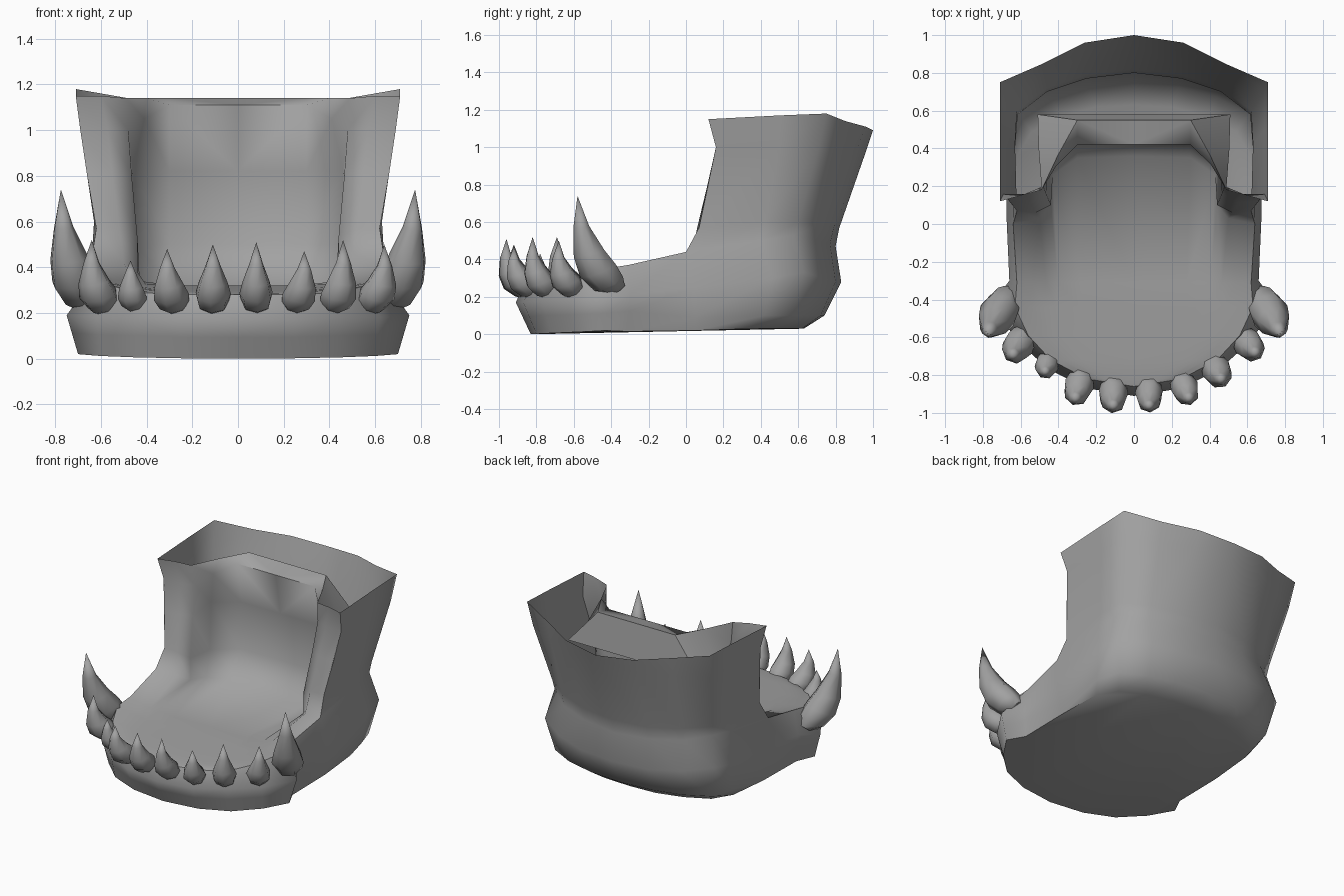
import bpy, bmesh
from mathutils import Vector
from math import sin, cos, pi, radians

cube = bpy.data.objects.get("Cube")
if cube:
    bpy.data.objects.remove(cube)

grey = bpy.data.materials.new("bone_grey")
grey.use_nodes = True
grey.diffuse_color = (0.36, 0.36, 0.36, 1)
grey.node_tree.nodes["Principled BSDF"].inputs["Base Color"].default_value = grey.diffuse_color


def finish(name, bm, angle, mirror=False):
    bmesh.ops.remove_doubles(bm, verts=bm.verts, dist=0.002)
    bmesh.ops.recalc_face_normals(bm, faces=bm.faces)
    mesh = bpy.data.meshes.new(name)
    bm.to_mesh(mesh)
    bm.free()
    mesh.materials.append(grey)
    obj = bpy.data.objects.new(name, mesh)
    bpy.context.collection.objects.link(obj)
    bpy.ops.object.select_all(action="DESELECT")
    bpy.context.view_layer.objects.active = obj
    obj.select_set(True)
    if mirror:
        mod = obj.modifiers.new("mirror", "MIRROR")
        mod.use_clip = True
        mod.merge_threshold = 0.002
    bpy.ops.object.shade_smooth_by_angle(angle=radians(angle))
    return obj


def bridge(bm, lines):
    """Skin neighbouring lines of points with faces."""
    rows = [[bm.verts.new(p) for p in line] for line in lines]
    for a, b in zip(rows, rows[1:]):
        for i in range(min(len(a), len(b)) - 1):
            bm.faces.new((a[i], a[i + 1], b[i + 1], b[i]))
    return rows


# Gum line from the chin backwards, then the front edge of the upright branch
gum = [(0, -.86, .28), (.25, -.82, .28), (.44, -.72, .29),
       (.56, -.59, .32), (.63, -.44, .35), (.62, -.31, .37)]
bulge = [(0, -.91, .17), (.25, -.87, .17), (.45, -.77, .18),
         (.62, -.62, .18), (.75, -.42, .19), (.66, -.30, .21)]
sole = [(0, -.83, 0), (.25, -.80, .002), (.45, -.72, .006),
        (.60, -.58, .012), (.70, -.43, .02), (.64, -.31, .015)]
columns = []
for s, b, g in zip(sole, bulge, gum):
    middle = Vector(s).lerp(Vector(b), .55)
    columns.append([s, middle, b, g])

# Upright branch columns, from its front edge round to the back centre
columns += [
    [(.64, .05, .02), (.66, .05, .09), (.675, .04, .25), (.64, 0, .44),
     (.62, .07, .57), (.69, .16, 1.0), (.71, .12, 1.15)],
    [(.62, .36, .03), (.66, .42, .1), (.68, .46, .3), (.63, .40, .5),
     (.63, .42, .6), (.69, .5, 1.0), (.71, .5, 1.17)],
    [(.54, .49, .03), (.61, .58, .1), (.655, .63, .33), (.615, .58, .53),
     (.62, .60, .6), (.69, .71, 1.0), (.71, .75, 1.18)],
    [(.38, .57, .03), (.44, .67, .1), (.47, .74, .3), (.46, .70, .5),
     (.46, .72, .59), (.48, .82, 1.0), (.48, .85, 1.14)],
    [(.2, .62, .03), (.24, .72, .1), (.26, .80, .28), (.25, .77, .48),
     (.25, .79, .57), (.26, .92, 1.0), (.26, .96, 1.11)],
    [(0, .63, .03), (0, .74, .1), (0, .83, .28), (0, .80, .47),
     (0, .82, .57), (0, .97, 1.0), (0, 1.0, 1.09)]]
bm = bmesh.new()
rows = bridge(bm, columns)
bm.faces.new([r[0] for r in rows])
finish("outer_jaw", bm, 65, True)

# Mouth floor flowing into the throat walls
throat = [
    [(0, .36, .32), (.3, .35, .32), (.43, .26, .34), (.44, .1, .38), (.5, .03, .42), (.64, 0, .44)],
    [(0, .46, .5), (.3, .45, .5), (.45, .33, .5), (.44, .1, .53), (.52, .06, .57), (.62, .07, .57)],
    [(0, .47, .82), (.3, .47, .82), (.46, .36, .82), (.465, .16, .8), (.55, .115, .8), (.66, .12, .8)],
    [(0, .42, 1.11), (.3, .42, 1.11), (.41, .31, 1.05), (.48, .2, 1.0), (.57, .16, 1.0), (.69, .16, 1.0)],
    [(0, .55, 1.14), (.3, .55, 1.14), (.4, .37, 1.14), (.49, .18, 1.14), (.6, .15, 1.15), (.71, .12, 1.15)]]
floor = []
for i, (x, y, z) in enumerate(gum):
    low = .28 + .008 * i
    floor.append([(x * f, y, low + (z - low) * f ** 5) for f in (0, .45, .65, .75, .87, 1)])
bm = bmesh.new()
bridge(bm, floor + throat)
finish("mouth_lining", bm, 75, True)

# Flap hanging behind the top edge of the throat
bm = bmesh.new()
bridge(bm, [throat[4][:4],
            [(0, .58, .9), (.51, .58, .9), (.505, .4, .93), (.49, .2, 1.0)]])
finish("throat_flap", bm, 60, True)


def tooth(name, root, control, tip, radius, sides=7):
    """Curved, pointed tooth swept along a quadratic arc."""
    root, control, tip = Vector(root), Vector(control), Vector(tip)
    bm = bmesh.new()
    lines = []
    for t, size in ((0, .5), (.12, .85), (.3, 1), (.5, .82), (.75, .42), (1, 0)):
        centre = root * (1 - t) ** 2 + control * 2 * t * (1 - t) + tip * t * t
        along = ((control - root) * (1 - t) + (tip - control) * t).normalized()
        along = (along + Vector((0, 0, .6))).normalized()
        u = along.cross(Vector((root.y, -root.x, 0))).normalized()
        v = along.cross(u)
        lines.append([centre + (u * cos(a) + v * sin(a)) * radius * size
                      for a in [2 * pi * k / sides for k in range(sides + 1)]])
    rows = bridge(bm, lines)
    bm.faces.new(rows[0][:-1])
    finish(name, bm, 60)


# Small front teeth: root x, y, then tip x, y, z and radius
small = [(-.57, -.57, -.64, -.69, .52, .085), (-.45, -.70, -.47, -.78, .43, .065),
         (-.27, -.78, -.31, -.92, .48, .08), (-.11, -.82, -.11, -.96, .50, .08),
         (.08, -.82, .08, -.96, .51, .075), (.24, -.80, .29, -.92, .47, .075),
         (.41, -.72, .46, -.82, .52, .08), (.56, -.58, .64, -.68, .50, .08)]
for n, (x, y, tx, ty, tz, r) in enumerate(small):
    tooth(f"front_tooth_{n + 1}", (x, y, .22),
          (x + (tx - x) * 1.2, y + (ty - y) * 1.2, .3), (tx, ty, tz), r)

# Large corner fangs
for side, label in ((1, "left"), (-1, "right")):
    tooth(f"{label}_fang", (side * .66, -.37, .24), (side * .765, -.56, .38),
          (side * .775, -.58, .74), .105)
